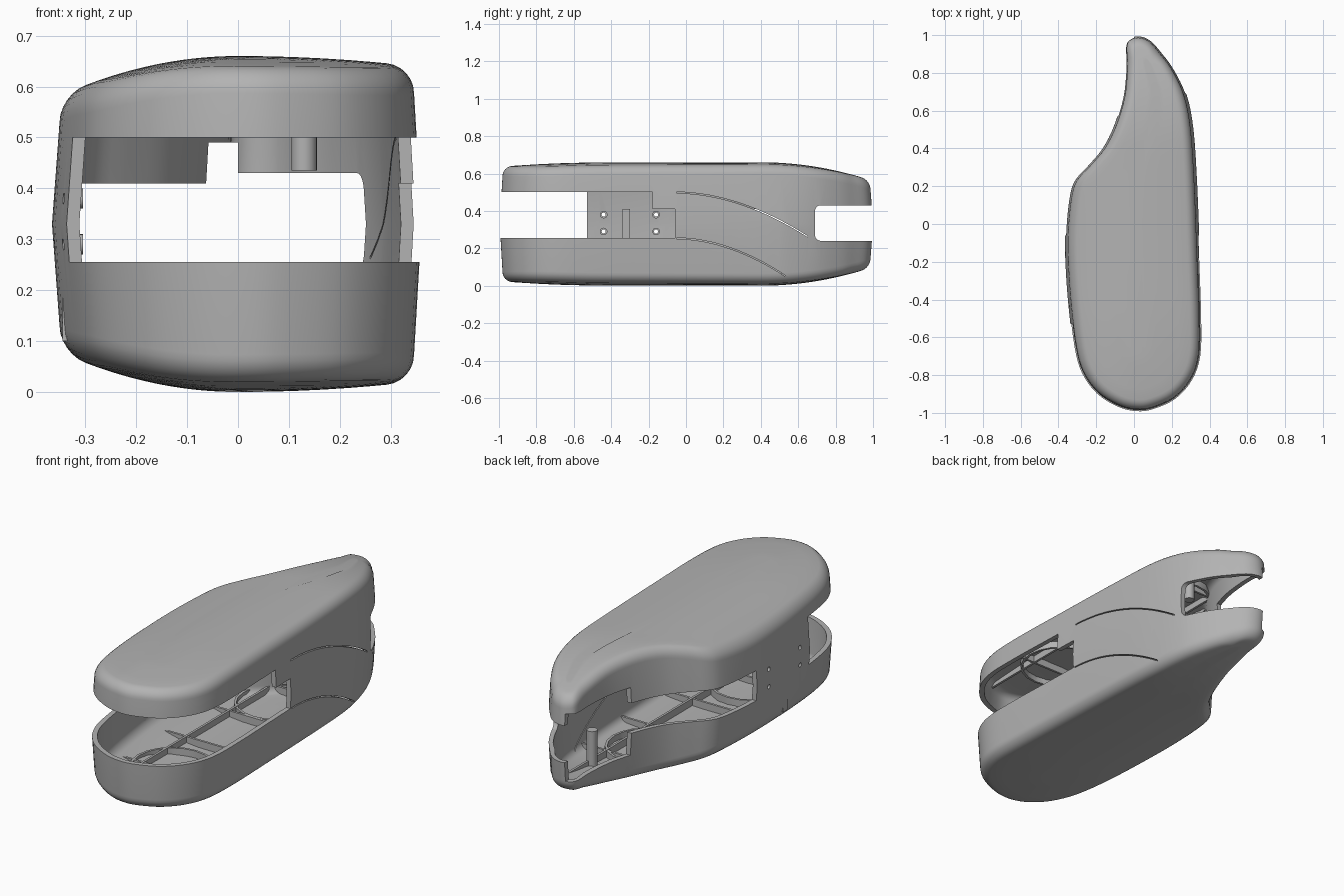
import bpy, bmesh, math
from mathutils import Vector

cube = bpy.data.objects.get("Cube")
if cube:
    bpy.data.objects.remove(cube)

grey = bpy.data.materials.new("plain grey")
grey.use_nodes = True
grey.diffuse_color = (0.45, 0.45, 0.45, 1)
grey.node_tree.nodes["Principled BSDF"].inputs["Base Color"].default_value = (0.45, 0.45, 0.45, 1)

HEIGHT, WALL = 0.66, 0.025
OUTLINE = [(.03, 1), (.09, .975), (.15, .91), (.22, .81), (.28, .68), (.315, .5), (.335, .2),
           (.35, -.2), (.36, -.5), (.355, -.7), (.31, -.83), (.22, -.93), (.1, -.985),
           (.01, -.995), (-.09, -.97), (-.2, -.9), (-.28, -.79), (-.32, -.65), (-.35, -.4),
           (-.365, -.15), (-.36, .02), (-.34, .17), (-.31, .24), (-.25, .305), (-.17, .4),
           (-.11, .52), (-.065, .67), (-.05, .82), (-.05, .95), (-.02, .99)]
SPINE = [(-.65, .02), (0, -.01), (.25, .01), (.5, .1), (.7, .12), (.85, .07)]


def smooth_loop(points, steps=4):
    """Closed Catmull-Rom curve through the points."""
    p, out = [Vector(q) for q in points], []
    for i in range(len(p)):
        a, b, c, d = (p[(i + k) % len(p)] for k in (-1, 0, 1, 2))
        for s in range(steps):
            t = s / steps
            out.append((2 * b + (c - a) * t + (2 * a - 5 * b + 4 * c - d) * t * t
                        + (3 * b - a - 3 * c + d) * t ** 3) / 2)
    return out


def spine_at(y):
    y = max(SPINE[0][0], min(SPINE[-1][0], y))
    for (y0, x0), (y1, x1) in zip(SPINE, SPINE[1:]):
        if y <= y1:
            return Vector((x0 + (x1 - x0) * (y - y0) / (y1 - y0), y))


def crown(x, y):
    """Height of the domed top before its edge is rounded."""
    drop = .1 * max(0, (y - .4) / .6) ** 2 + .025 * max(0, (-y - .4) / .6) ** 2
    return HEIGHT - drop - (.05 * (x / .28) ** 2 if x < 0 else .015 * (x / .3) ** 2)


def link(name, bm):
    bmesh.ops.recalc_face_normals(bm, faces=bm.faces)
    mesh = bpy.data.meshes.new(name)
    bm.to_mesh(mesh)
    bm.free()
    mesh.materials.append(grey)
    ob = bpy.data.objects.new(name, mesh)
    bpy.context.collection.objects.link(ob)
    return ob


def pod(name, inset, radius):
    """Closed pod: rings run from the mid height inwards, mirrored top and bottom."""
    bm, loop = bmesh.new(), smooth_loop(OUTLINE)

    def ring(kind, value, top):
        verts = []
        for p in loop:
            to_spine = spine_at(p.y) - p
            reach, start = to_spine.length * .88, inset + .015
            lift = 0
            if kind == "mid":
                d = inset
            elif kind == "edge":
                d = start + radius * (1 - math.cos(value))
                lift = radius * (1 - math.sin(value))
            else:
                d = start + radius + (reach - start - radius) * value
            q = p + to_spine.normalized() * d
            z = HEIGHT / 2 if kind == "mid" else crown(q.x, q.y) - inset - lift
            verts.append(bm.verts.new((q.x, q.y, z if top else HEIGHT - z)))
        return verts

    middle = ring("mid", 0, True)
    for top in (True, False):
        rings = [middle]
        rings += [ring("edge", k * math.pi / 12, top) for k in range(7)]
        rings += [ring("cap", k / 4, top) for k in range(1, 5)]
        for a, b in zip(rings, rings[1:]):
            for i in range(len(a)):
                j = (i + 1) % len(a)
                bm.faces.new((a[i], a[j], b[j], b[i]))
        bm.faces.new(rings[-1])
    return link(name, bm)


def add_box(bm, x0, x1, y0, y1, z0, z1, bevel=0):
    verts = bmesh.ops.create_cube(bm, size=1)["verts"]
    for v in verts:
        v.co = Vector((x1 if v.co.x > 0 else x0, y1 if v.co.y > 0 else y0, z1 if v.co.z > 0 else z0))
    if bevel:
        edges = [e for e in bm.edges if abs(e.verts[0].co.x - e.verts[1].co.x) > .1]
        bmesh.ops.bevel(bm, geom=edges, offset=bevel, segments=5, profile=.5, affect="EDGES")


def box(name, *size):
    bm = bmesh.new()
    add_box(bm, *size)
    return link(name, bm)


def rod(name, radius, length, place, along_x=False):
    bm = bmesh.new()
    bmesh.ops.create_cone(bm, cap_ends=True, segments=20, radius1=radius, radius2=radius, depth=length)
    ob = link(name, bm)
    for v in ob.data.vertices:
        x, y, z = v.co
        v.co = Vector((z, y, -x) if along_x else (x, y, z)) + Vector(place)
    return ob


def combine(ob, tool, operation="DIFFERENCE", keep=False):
    mod = ob.modifiers.new("cut", "BOOLEAN")
    mod.object, mod.operation, mod.solver = tool, operation, "EXACT"
    mod.use_self = operation == "INTERSECT"
    graph = bpy.context.evaluated_depsgraph_get()
    mesh = bpy.data.meshes.new_from_object(ob.evaluated_get(graph))
    ob.modifiers.clear()
    ob.data = mesh
    if not keep:
        bpy.data.objects.remove(tool)


# Hollow shell
shell = pod("shell", 0, .05)
combine(shell, pod("cavity_cutter", WALL, .035))

# Openings: front mouth, stepped right side, concave side and tip notch
for size in [(-1, 1, -2, -.53, .255, .5),
             (0, 1, -.6, -.06, .255, .41), (0, 1, -.6, -.18, .4, .5),
             (-1, .05, -.06, 2, .255, .41), (-1, 0, .57, 2, .14, .49),
             (-1, 1, .69, 2, .24, .43, .03)]:
    combine(shell, box("opening_cutter", *size))


# Curved seam lines on the +x side
def seam(y_end, z_start, z_drop):
    bm, rows = bmesh.new(), []
    for i in range(17):
        u = i / 16
        y, z = -.05 + (y_end + .05) * u, z_start - z_drop * u ** 1.9
        rows.append([bm.verts.new((x, y, z + h)) for x, h in ((.2, 0), (.2, .006), (.5, .006), (.5, 0))])
    for a, b in zip(rows, rows[1:]):
        for i in range(4):
            j = (i + 1) % 4
            bm.faces.new((a[i], a[j], b[j], b[i]))
    bm.faces.new(rows[0])
    bm.faces.new(rows[-1])
    return link("seam_cutter", bm)


combine(shell, seam(.65, .495, .235))
combine(shell, seam(.53, .25, .2))

# Screw bosses and holes in the side wall
for y in (-.44, -.16):
    for z in (.29, .38):
        boss = rod("screw_boss", .02, .035, (-.322, y, z), True)
        for part in (shell, boss):
            combine(part, rod("hole_cutter", .011, .3, (-.33, y, z), True))
box("wall_rib", -.345, -.315, -.34, -.30, .1, .41)

# Ribs on the floor and under the lid, trimmed to the inside of the shell
inside = pod("inside_cutter", WALL * .7, .04)
for name, z0, z1 in (("floor_ribs", 0, .065), ("lid_ribs", HEIGHT - .065, HEIGHT)):
    bm = bmesh.new()
    for x in (-.12, .14):
        add_box(bm, x - .006, x + .006, -1, 1, z0, z1)
    for y in (-.6, -.25, .1, .45):
        add_box(bm, -.5, .5, y - .006, y + .006, z0, z1 - .002)
    ribs = link(name, bm)
    combine(ribs, inside, "INTERSECT", keep=True)
    for y in (-.55, .3):
        ring = rod("round_rib", .2, z1 - z0 - .004, (.01, y, (z0 + z1) / 2))
        combine(ring, rod("ring_cutter", .188, .3, (.01, y, (z0 + z1) / 2)))
        combine(ring, inside, "INTERSECT", keep=True)
bpy.data.objects.remove(inside)

# Screw pillars near the tip
rod("upper_pillar", .025, .19, (.13, .58, .53))
rod("lower_pillar", .025, .18, (.13, .58, .13))

# Smooth shading with sharp edges
for ob in bpy.context.scene.objects:
    if ob.type == "MESH" and grey.name in ob.data.materials:
        bpy.ops.object.select_all(action="DESELECT")
        bpy.context.view_layer.objects.active = ob
        ob.select_set(True)
        bpy.ops.object.shade_smooth_by_angle(angle=math.radians(35))
